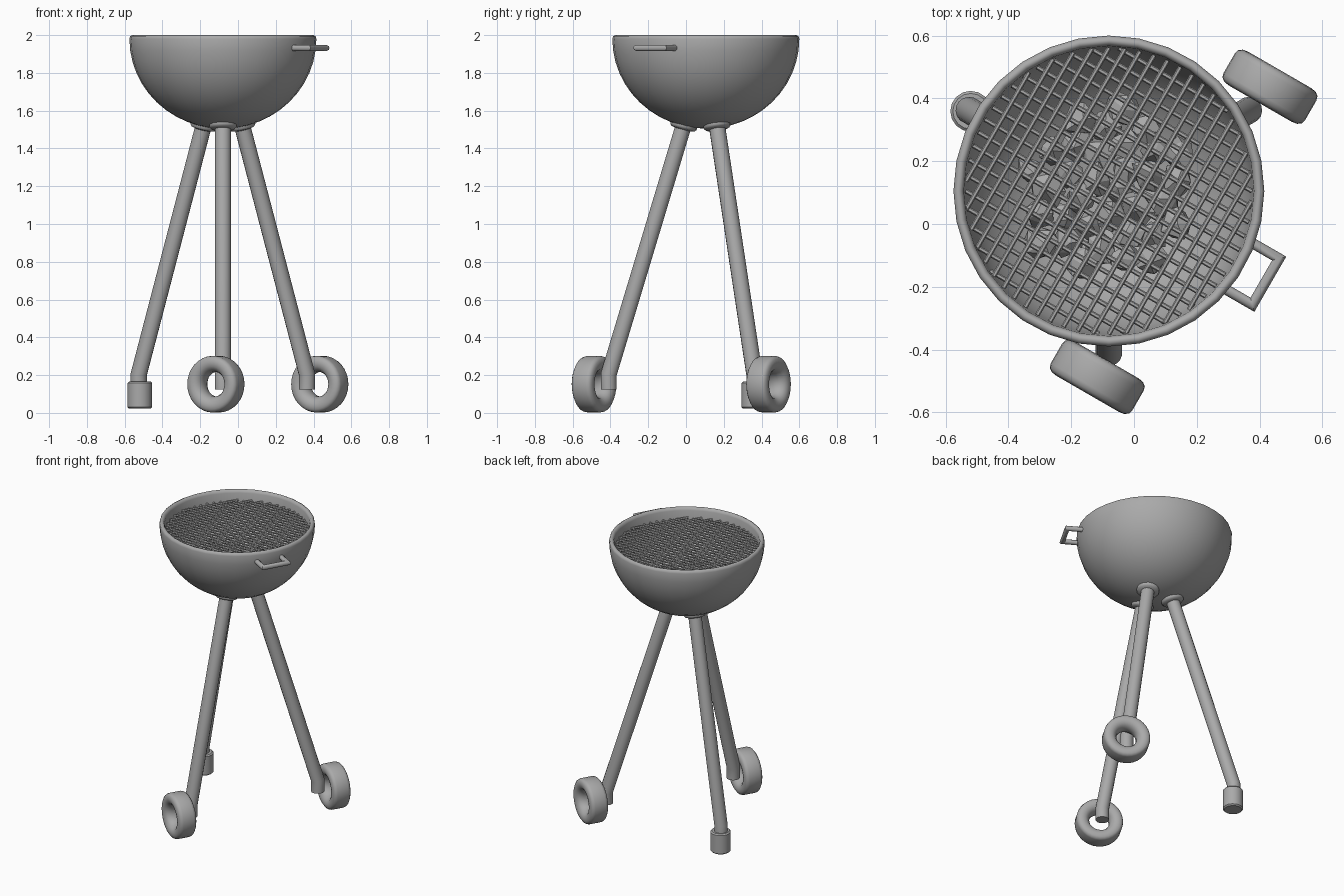
import bpy, bmesh, math, random
from mathutils import Vector, Matrix

if "Cube" in bpy.data.objects:
    bpy.data.objects.remove(bpy.data.objects["Cube"])

random.seed(4)
C = Vector((-0.08, 0.105, 0))          # bowl axis
grey = bpy.data.materials.new("plain grey")
grey.diffuse_color = (0.4, 0.4, 0.4, 1)
grey.use_nodes = True
grey.node_tree.nodes["Principled BSDF"].inputs["Base Color"].default_value = grey.diffuse_color


def finish(name, bm, smooth=True, angle=40):
    bmesh.ops.recalc_face_normals(bm, faces=bm.faces)
    me = bpy.data.meshes.new(name)
    bm.to_mesh(me)
    bm.free()
    ob = bpy.data.objects.new(name, me)
    bpy.context.collection.objects.link(ob)
    me.materials.append(grey)
    if smooth:
        bpy.ops.object.select_all(action='DESELECT')
        ob.select_set(True)
        bpy.context.view_layer.objects.active = ob
        bpy.ops.object.shade_smooth_by_angle(angle=math.radians(angle))
    return ob


def polar(r, deg, z):
    a = math.radians(deg)
    return C + Vector((r * math.cos(a), r * math.sin(a), z))


def lathe(bm, profile, seg, matrix, closed=False):
    """Revolve (radius, height) points round local z."""
    rings = []
    for r, z in profile:
        if r < 1e-6:
            rings.append([bm.verts.new(matrix @ Vector((0, 0, z)))] * seg)
        else:
            rings.append([bm.verts.new(matrix @ Vector((
                r * math.cos(2 * math.pi * i / seg), r * math.sin(2 * math.pi * i / seg), z)))
                for i in range(seg)])
    n = len(rings)
    for k in range(n if closed else n - 1):
        a, b = rings[k], rings[(k + 1) % n]
        for i in range(seg):
            j = (i + 1) % seg
            quad = list(dict.fromkeys((a[i], a[j], b[j], b[i])))
            bm.faces.new(quad)


def tube(bm, pts, radius, normal, seg):
    """Mitred tube along a flat path whose plane has the given normal."""
    pts = [Vector(p) for p in pts]
    n = Vector(normal).normalized()
    rings = []
    for k, p in enumerate(pts):
        d1 = (p - pts[k - 1]).normalized() if k else (pts[1] - p).normalized()
        d2 = (pts[k + 1] - p).normalized() if k < len(pts) - 1 else d1
        t = (d1 + d2).normalized()
        b = t.cross(n) / max(t.dot(d1), 0.5)
        rings.append([bm.verts.new(p + radius * (
            n * math.cos(2 * math.pi * (i + .5) / seg) + b * math.sin(2 * math.pi * (i + .5) / seg)))
            for i in range(seg)])
    for a, b in zip(rings, rings[1:]):
        for i in range(seg):
            j = (i + 1) % seg
            bm.faces.new((a[i], a[j], b[j], b[i]))
    bm.faces.new(rings[0])
    bm.faces.new(rings[-1])


# bowl: outer hemisphere, rounded lip, inner hemisphere
R_OUT, R_IN, TOP = 0.495, 0.462, 1.995
N = 12
outer = [(R_OUT * math.sin(math.pi / 2 * i / N), TOP - 0.015 - 0.475 * math.cos(math.pi / 2 * i / N))
         for i in range(N + 1)]
lip = [(0.491, 1.994), (0.480, 2.0), (0.469, 1.996)]
inner = [(R_IN * math.sin(math.pi / 2 * i / N), TOP - 0.015 - 0.445 * math.cos(math.pi / 2 * i / N))
         for i in range(N, -1, -1)]
bm = bmesh.new()
lathe(bm, outer + lip + inner, 32, Matrix.Translation(C))
finish("bowl", bm, angle=60)

# cooking grate: two crossed layers of wires, turned with the handle
bm = bmesh.new()
pitch, reach = 0.0455, 0.456
for layer, deg in enumerate((-30, 60)):
    d = polar(1, deg, 0) - C
    s = Vector((-d.y, d.x, 0))
    for k in range(-9, 10):
        o = k * pitch
        h = math.sqrt(reach ** 2 - o ** 2)
        base = C + s * o + Vector((0, 0, 1.925 + 0.008 * layer))
        tube(bm, [base - d * h, base + d * h], 0.0075, (0, 0, 1), 6)
finish("cooking_grate", bm)

# heap of coals in the bottom of the bowl
bm = bmesh.new()
for i in range(34):
    r = 0.27 * math.sqrt((i + .5) / 34)
    p = polar(r, i * 137.5, 1.70 + random.uniform(-.02, .03))
    ball = bmesh.ops.create_icosphere(bm, subdivisions=1, radius=random.uniform(.045, .06),
                                      matrix=Matrix.Translation(p))
    for v in ball['verts']:
        v.co += Vector(random.uniform(-.012, .012) for _ in range(3))
finish("coals", bm, smooth=False)

# carrying handle
bm = bmesh.new()
d = polar(1, -30, 0) - C
t = Vector((-d.y, d.x, 0))
base = C + Vector((0, 0, 1.932))
tube(bm, [base + d * a + t * b for a, b in
          ((0.465, 0.085), (0.577, 0.085), (0.577, -0.085), (0.465, -0.085))], 0.0165, (0, 0, 1), 10)
finish("handle", bm)

# three splayed legs with a flange under the bowl
for name, deg in (("right_leg", 30), ("left_leg", 150), ("front_leg", -90)):
    side = Vector((-math.sin(math.radians(deg)), math.cos(math.radians(deg)), 0))
    bm = bmesh.new()
    tube(bm, [polar(0.112, deg, 1.54), polar(0.514, deg, 0.205), polar(0.514, deg, 0.125)],
         0.043, side, 16)
    finish(name, bm)
    bm = bmesh.new()
    pos = polar(0.118, deg, 1.517)
    axis = (pos - (C + Vector((0, 0, 1.98)))).normalized()
    m = Matrix.Translation(pos) @ axis.to_track_quat('Z', 'Y').to_matrix().to_4x4()
    lathe(bm, [(0, -.02), (.072, -.02), (.072, .002), (.064, .012), (.04, .018), (0, .018)], 16, m)
    finish(name + "_flange", bm)

# foot cap on the leg without a wheel
bm = bmesh.new()
lathe(bm, [(0, .022), (.056, .022), (.065, .03), (.065, .158), (.057, .166), (0, .166)], 16,
      Matrix.Translation(polar(0.508, 150, 0)))
finish("foot_cap", bm)

# two fat ring wheels on a shared axis direction
axis = Vector((math.cos(math.radians(60)), math.sin(math.radians(60)), 0))
turn = axis.to_track_quat('Z', 'Y').to_matrix().to_4x4()
section = [(.066, -.02), (.066, .02), (.078, .045), (.095, .058), (.115, .062), (.134, .059),
           (.146, .050), (.15, .036), (.15, -.036), (.146, -.050), (.134, -.059),
           (.115, -.062), (.095, -.058), (.078, -.045)]
for name, pos in (("right_wheel", (.433, .437, .152)), ("front_wheel", (-.117, -.487, .152))):
    bm = bmesh.new()
    lathe(bm, section, 32, Matrix.Translation(pos) @ turn, closed=True)
    finish(name, bm, angle=50)
